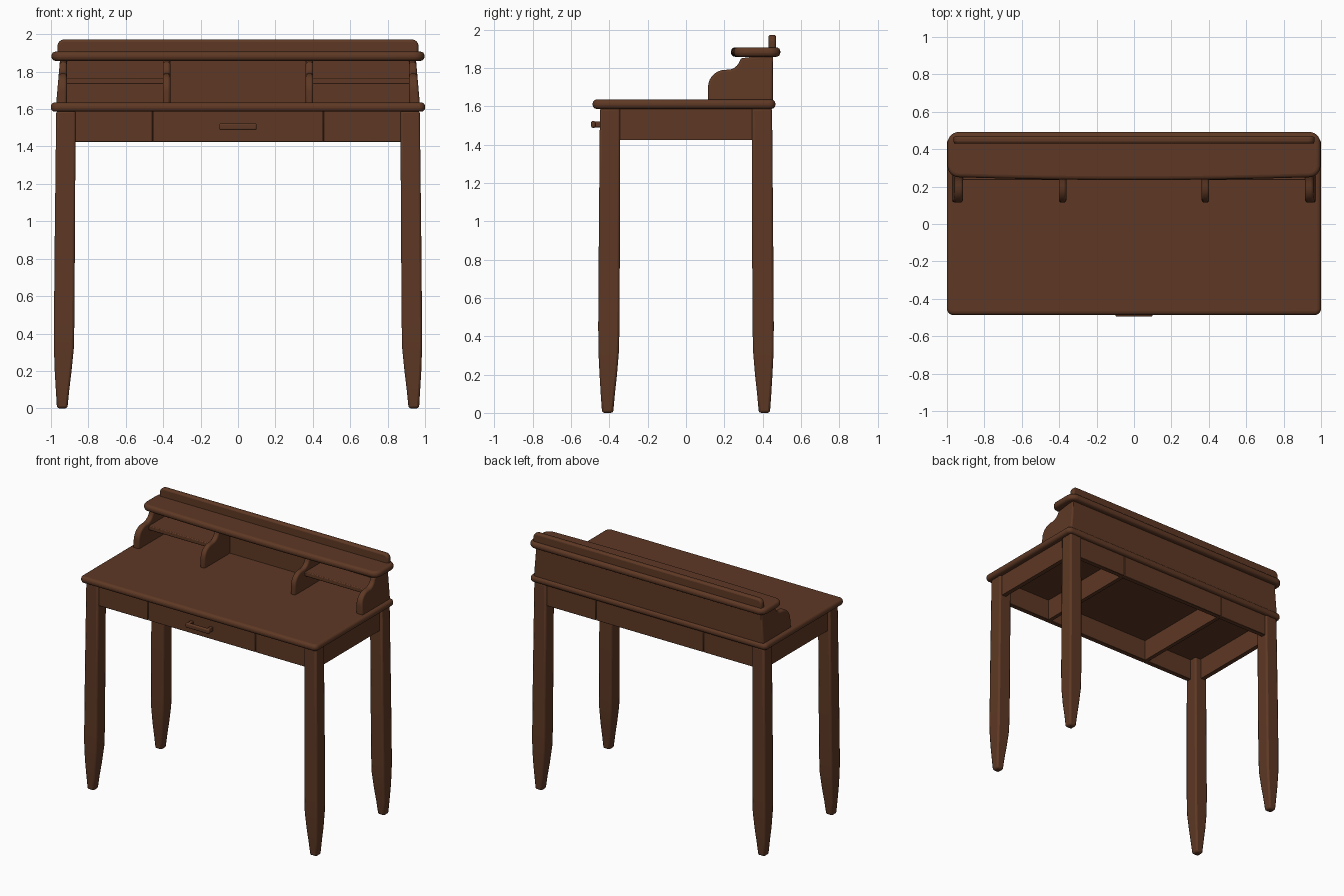
import bpy, bmesh, math
from mathutils import Vector

cube = bpy.data.objects.get("Cube")
if cube:
    bpy.data.objects.remove(cube, do_unlink=True)

wood = bpy.data.materials.new("brown wood")
wood.use_nodes = True
COLOUR = (0.112, 0.040, 0.018, 1)
wood.diffuse_color = COLOUR
wood.node_tree.nodes["Principled BSDF"].inputs["Base Color"].default_value = COLOUR


def finish(name, bm, bevel=0.0, segments=2):
    """Turn a bmesh into a smooth-edged wooden part."""
    bmesh.ops.recalc_face_normals(bm, faces=bm.faces)
    mesh = bpy.data.meshes.new(name)
    bm.to_mesh(mesh)
    bm.free()
    obj = bpy.data.objects.new(name, mesh)
    bpy.context.collection.objects.link(obj)
    mesh.materials.append(wood)
    if bevel:
        mod = obj.modifiers.new("Rounded edges", 'BEVEL')
        mod.width, mod.segments = bevel, segments
        mod.limit_method, mod.angle_limit = 'ANGLE', math.radians(40)
        mod.use_clamp_overlap = False
    bpy.ops.object.select_all(action='DESELECT')
    obj.select_set(True)
    bpy.context.view_layer.objects.active = obj
    bpy.ops.object.shade_smooth_by_angle(angle=math.radians(35))
    return obj


def box(name, x, y, z, bevel=0.0, segments=2):
    """Box given by its (low, high) range on each axis."""
    bm = bmesh.new()
    bmesh.ops.create_cube(bm, size=1)
    for v in bm.verts:
        v.co = [lo + (c + 0.5) * (hi - lo) for c, (lo, hi) in zip(v.co, (x, y, z))]
    return finish(name, bm, bevel, segments)


def prism(points, offset):
    """Extrude a planar outline along an offset."""
    bm = bmesh.new()
    face = bm.faces.new([bm.verts.new(p) for p in points])
    ext = bmesh.ops.extrude_face_region(bm, geom=[face])
    moved = [g for g in ext["geom"] if isinstance(g, bmesh.types.BMVert)]
    bmesh.ops.translate(bm, verts=moved, vec=Vector(offset))
    return bm


def arc(cx, cy, r, start, end, steps=6):
    """Points on a circular arc, angles in degrees."""
    angles = [math.radians(start + (end - start) * i / steps) for i in range(steps + 1)]
    return [(cx + r * math.cos(a), cy + r * math.sin(a)) for a in angles]


def rounded_slab(name, half, y0, y1, z0, z1, radius, bow=0.0):
    """Board with rounded plan corners, bullnose edge and a bowed front."""
    inner = half - radius
    outline = arc(inner, y0 + radius, radius, -90, 0)[::1]
    outline += arc(inner, y1 - radius, radius, 0, 90)
    outline += arc(-inner, y1 - radius, radius, 90, 180)
    outline += arc(-inner, y0 + radius, radius, 180, 270)
    for i in range(1, 12):
        t = i / 6 - 1
        outline.append((inner * t, y0 - bow * (1 - t * t)))
    bm = prism([(x, y, z0) for x, y in outline], (0, 0, z1 - z0))
    return finish(name, bm, (z1 - z0) * 0.42, 4)


# Tapered legs, lofted through square sections: height, x range, y range
SECTIONS = [(0, .912, .968, .38, .438), (.1, .902, .974, .371, .445),
            (.2, .89, .98, .36, .451), (.32, .878, .984, .35, .457),
            (.45, .875, .984, .347, .458), (.9, .872, .98, .345, .455),
            (1.59, .868, .972, .344, .449)]
for sx, side in ((1, "left"), (-1, "right")):
    for sy, end in ((-1, "front"), (1, "back")):
        bm = bmesh.new()
        rings = [[bm.verts.new((sx * x, sy * y, z)) for x, y in
                  ((x0, y0), (x1, y0), (x1, y1), (x0, y1))]
                 for z, x0, x1, y0, y1 in SECTIONS]
        for low, high in zip(rings, rings[1:]):
            for i in range(4):
                j = (i + 1) % 4
                bm.faces.new((low[i], low[j], high[j], high[i]))
        bm.faces.new(rings[0])
        bm.faces.new(rings[-1])
        finish(f"{end}_{side}_leg", bm, 0.012)

# Aprons, drawer front and the rails under the top
APRON = (1.425, 1.592)
for sx, side in ((1, "left"), (-1, "right")):
    def mirrored(a, b):
        return tuple(sorted((sx * a, sx * b)))
    box(f"{side}_apron", mirrored(.92, .955), (-.36, .36), APRON)
    box(f"{side}_front_panel", mirrored(.457, .885), (-.437, -.40), APRON, .002, 1)
    box(f"{side}_back_panel", mirrored(.457, .885), (.40, .437), APRON, .002, 1)
    box(f"{side}_under_rail", mirrored(.44, .47), (-.41, .41), APRON)
box("drawer_front", (-.453, .453), (-.437, -.40), APRON, .002, 1)
box("centre_back_panel", (-.453, .453), (.40, .437), APRON, .002, 1)

# Drawer handle
box("handle_bar", (-.1, .1), (-.495, -.472), (1.487, 1.523), .009, 3)
for sx, side in ((1, "left"), (-1, "right")):
    box(f"{side}_handle_post", tuple(sorted((sx * .07, sx * .095))),
        (-.48, -.43), (1.49, 1.52), .004)

# Writing surface
rounded_slab("desktop", 1.0, -.487, .466, 1.586, 1.635, .035)

# Scrolled brackets of the hutch
profile = [(.453, 1.625), (.115, 1.625), (.115, 1.69)]
profile += arc(.205, 1.70, .09, 180, 90, 7)
profile += arc(.215, 1.86, .07, -80, -8, 6)
profile += [(.453, 1.87)]
for sx, side in ((1, "left"), (-1, "right")):
    for x0, x1, kind, slope in ((.915, .972, "end", .02), (.362, .402, "inner", 0)):
        bm = prism([(sx * x0, y, z) for y, z in profile], (sx * (x1 - x0), 0, 0))
        for v in bm.verts:
            if abs(v.co.x) > (x0 + x1) / 2:
                v.co.x -= sx * slope * (v.co.z - 1.63) / .23
        finish(f"{side}_{kind}_bracket", bm, .012, 3)
    box(f"{side}_small_shelf", tuple(sorted((sx * .39, sx * .93))),
        (.235, .43), (1.733, 1.767), .006)

# Hutch back, top shelf and gallery rail
box("hutch_back", (-.95, .95), (.42, .453), (1.625, 1.87))
rounded_slab("top_shelf", .997, .25, .492, 1.858, 1.907, .06, .015)
rail = [(.965, 1.89)] + arc(.93, 1.937, .035, 0, 90) + arc(-.93, 1.937, .035, 90, 180)
rail += [(-.965, 1.89)]
finish("gallery_rail", prism([(x, .43, z) for x, z in rail], (0, .04, 0)), .013, 3)
